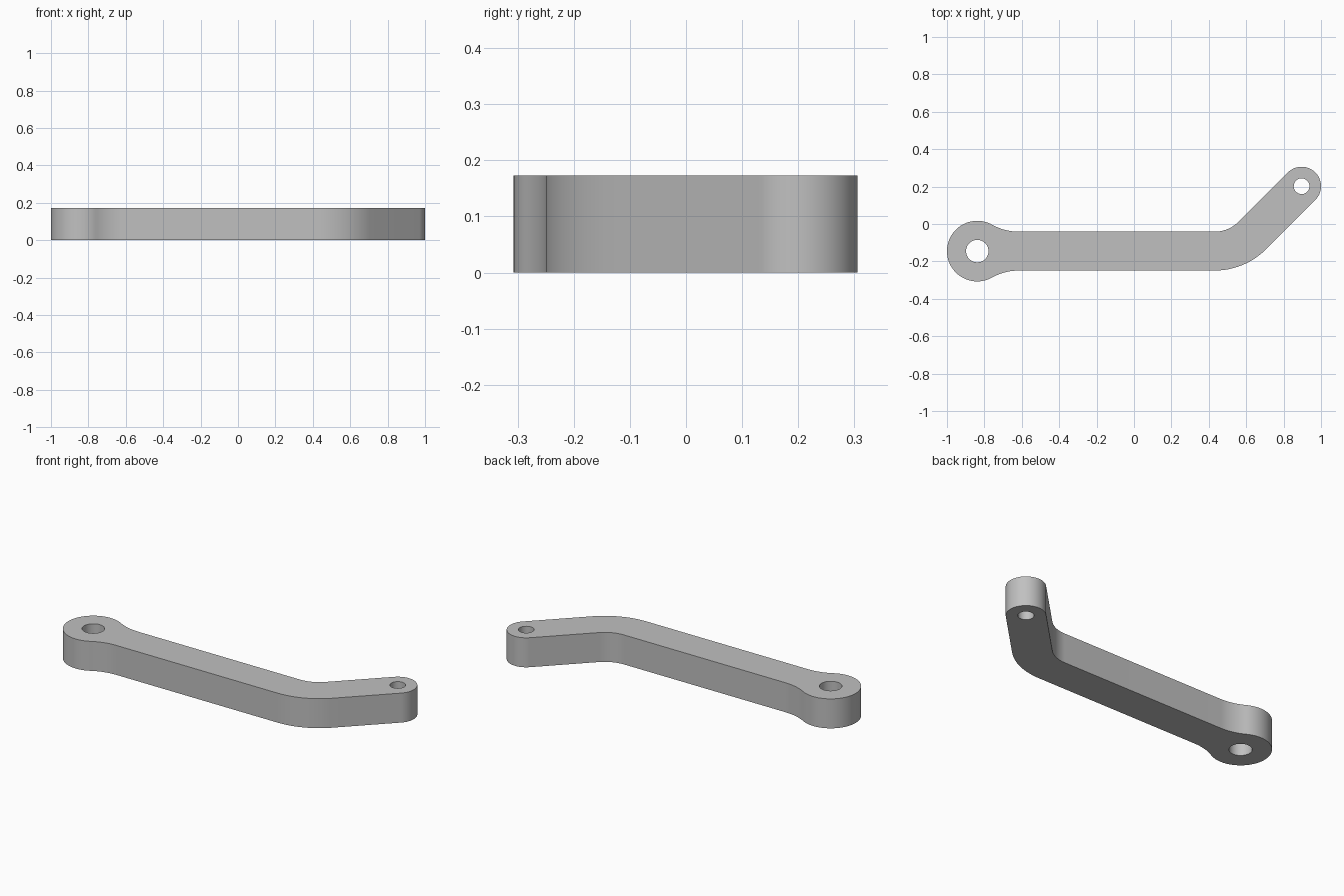
import bpy, bmesh
from math import cos, sin, radians, degrees, atan2, sqrt, tan, pi

cube = bpy.data.objects.get("Cube")
if cube:
    bpy.data.objects.remove(cube, do_unlink=True)

THICK = 0.173
HALF = 0.104                    # half width of the arm and radius of the small eye
BIG = (-0.838, -0.145)          # centre of the large eye
BIG_R = 0.162
SMALL = (0.896, 0.202)          # centre of the small eye
BEND_R = 0.286                  # centreline radius of the bend
FILLET = 0.29                   # blend between large eye and arm


def arc(centre, radius, start, end, steps):
    """Points along an arc, angles in degrees."""
    angles = [radians(start + (end - start) * i / steps) for i in range(steps + 1)]
    return [(centre[0] + radius * cos(a), centre[1] + radius * sin(a)) for a in angles]


def add_loop(bm, points):
    verts = [bm.verts.new((x, y, 0)) for x, y in points]
    return [bm.edges.new((v, verts[i - 1])) for i, v in enumerate(verts)]


# Tangent construction of the outline
rise = HALF + FILLET
run = sqrt((BIG_R + FILLET) ** 2 - rise ** 2)
blend = degrees(atan2(rise, run))
corner_x = SMALL[0] - (SMALL[1] - BIG[1])
bend = (corner_x - BEND_R * tan(pi / 8), BIG[1] + BEND_R)
fillet_x = BIG[0] + run

outline = (
    arc(BIG, BIG_R, blend, 360 - blend, 64)
    + arc((fillet_x, BIG[1] - rise), FILLET, 180 - blend, 90, 16)[1:]
    + arc(bend, BEND_R + HALF, -90, -45, 20)
    + arc(SMALL, HALF, -45, 135, 48)
    + arc(bend, BEND_R - HALF, -45, -90, 16)
    + arc((fillet_x, BIG[1] + rise), FILLET, 270, 180 + blend, 16)[:-1]
)

# Flat plate with two through holes, extruded to full thickness
bm = bmesh.new()
edges = add_loop(bm, outline)
edges += add_loop(bm, arc(BIG, 0.06, 0, 360, 48)[:-1])
edges += add_loop(bm, arc(SMALL, 0.042, 0, 360, 48)[:-1])
bmesh.ops.triangle_fill(bm, edges=edges, use_beauty=True, use_dissolve=False)
grown = bmesh.ops.extrude_face_region(bm, geom=bm.faces[:])
top = [g for g in grown["geom"] if isinstance(g, bmesh.types.BMVert)]
bmesh.ops.translate(bm, verts=top, vec=(0, 0, THICK))
bmesh.ops.recalc_face_normals(bm, faces=bm.faces[:])
mesh = bpy.data.meshes.new("bent_lever_arm")
bm.to_mesh(mesh)
bm.free()

arm = bpy.data.objects.new("bent_lever_arm", mesh)
bpy.context.collection.objects.link(arm)

# Plain grey material
grey = bpy.data.materials.new("plain_grey")
grey.use_nodes = True
colour = (0.53, 0.53, 0.53, 1)
grey.diffuse_color = colour
grey.node_tree.nodes["Principled BSDF"].inputs["Base Color"].default_value = colour
mesh.materials.append(grey)

# Smooth walls with crisp rims
bpy.ops.object.select_all(action="DESELECT")
arm.select_set(True)
bpy.context.view_layer.objects.active = arm
bpy.ops.object.shade_smooth_by_angle(angle=radians(30))
